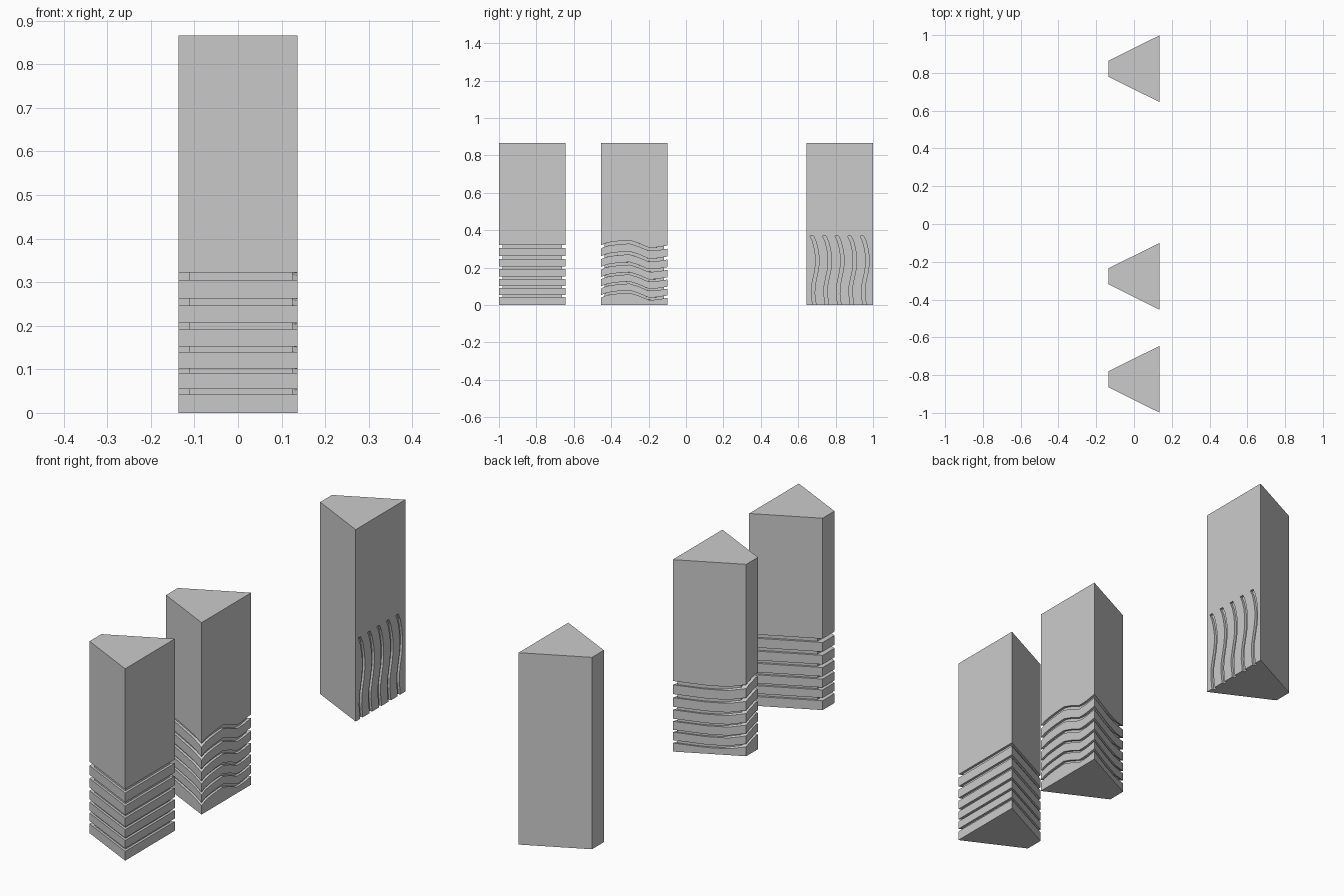
import bpy, bmesh

if "Cube" in bpy.data.objects:
    bpy.data.objects.remove(bpy.data.objects["Cube"])

H = 0.866
# trapezoid corners: full outline and the recessed core inside the grooves
OUTER = [(0.136, -0.177), (0.136, 0.177), (-0.136, 0.042), (-0.136, -0.042)]
CORE = [(0.125, -0.160), (0.125, 0.160), (-0.112, 0.043), (-0.112, -0.043)]
GROOVES = [(0.042, 0.055), (0.091, 0.102), (0.140, 0.152),
           (0.192, 0.206), (0.247, 0.263), (0.305, 0.322)]
WAVE = [(-0.18, -0.003), (-0.145, 0.012), (-0.085, 0.020), (-0.025, 0.024),
        (0.025, 0.008), (0.075, -0.014), (0.115, -0.014), (0.18, -0.003)]


def interp(knots, y):
    for (a, u), (b, v) in zip(knots, knots[1:]):
        if y <= b:
            return u + (v - u) * (y - a) / (b - a)
    return knots[-1][1]


def finish(bm, name, y=0.0):
    bmesh.ops.recalc_face_normals(bm, faces=bm.faces)
    me = bpy.data.meshes.new(name)
    bm.to_mesh(me)
    bm.free()
    ob = bpy.data.objects.new(name, me)
    ob.location.y = y
    bpy.context.collection.objects.link(ob)
    return ob


def tower(name, y, grooves=(), wave=None, n=1):
    """Stack outline loops from bottom to top, stepping inward at each groove."""
    bm = bmesh.new()

    def loop(corners, z, f):
        vs = []
        for i in range(4):
            (ax, ay), (bx, by) = corners[i], corners[(i + 1) % 4]
            for k in range(n):
                t = k / n
                py = ay + (by - ay) * t
                dz = interp(f, py) if f else 0
                vs.append(bm.verts.new((ax + (bx - ax) * t, py, z + dz)))
        return vs

    loops = [loop(OUTER, 0, None)]
    for lo, hi in grooves:
        for c, z in ((OUTER, lo), (CORE, lo), (CORE, hi), (OUTER, hi)):
            loops.append(loop(c, z, wave))
    loops.append(loop(OUTER, H, None))
    for a, b in zip(loops, loops[1:]):
        for i in range(len(a)):
            j = (i + 1) % len(a)
            bm.faces.new((a[i], a[j], b[j], b[i]))
    bm.faces.new(loops[0][::-1])
    bm.faces.new(loops[-1])
    return finish(bm, name, y)


# towers with straight and wavy horizontal grooves
tower("straight_groove_tower", -0.822, GROOVES)
tower("wavy_groove_tower", -0.277, GROOVES, WAVE, 14)

# tower with vertical wavy flutes on its wide face
fluted = tower("fluted_tower", 0.822)
PATH = [(0.688, -0.02), (0.684, 0.02), (0.679, 0.06), (0.680, 0.10), (0.688, 0.14),
        (0.697, 0.18), (0.702, 0.22), (0.702, 0.26), (0.696, 0.30), (0.686, 0.34), (0.672, 0.37)]
bm = bmesh.new()
for k in range(5):
    rings = []
    for y, z in PATH:
        y += k * 0.067
        rings.append([bm.verts.new(p) for p in (
            (0.125, y - 0.009, z), (0.16, y - 0.009, z),
            (0.16, y + 0.009, z), (0.125, y + 0.009, z))])
    for a, b in zip(rings, rings[1:]):
        for i in range(4):
            j = (i + 1) % 4
            bm.faces.new((a[i], a[j], b[j], b[i]))
    bm.faces.new(rings[0][::-1])
    bm.faces.new(rings[-1])
cutter = finish(bm, "flute_cutter")
cutter.hide_render = True

mod = fluted.modifiers.new("flutes", 'BOOLEAN')
mod.operation = 'DIFFERENCE'
mod.solver = 'EXACT'
mod.object = cutter
bpy.context.view_layer.objects.active = fluted
bpy.ops.object.modifier_apply(modifier=mod.name)
bpy.data.objects.remove(cutter)
